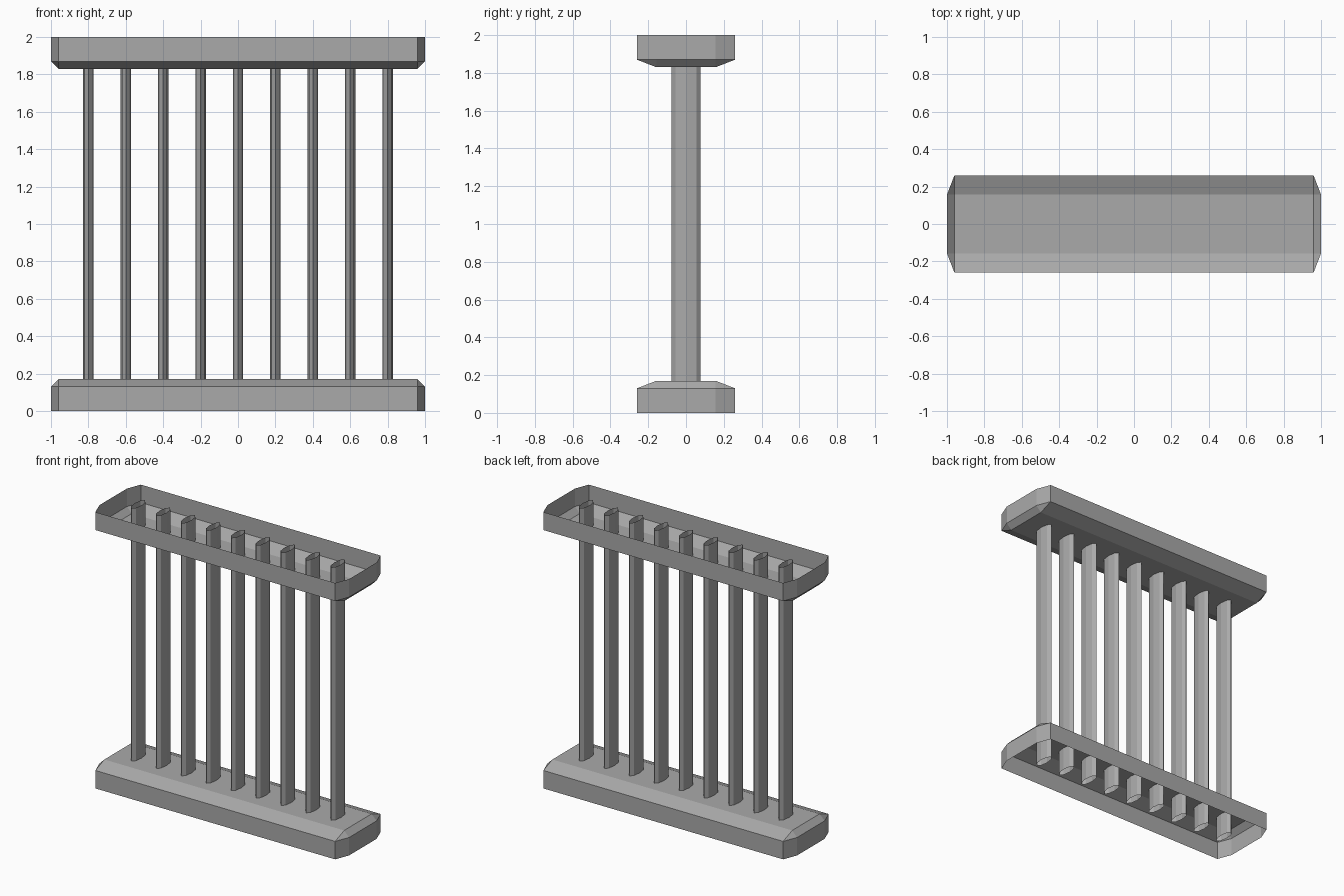
import bpy
import bmesh
import math

cube = bpy.data.objects.get("Cube")
if cube:
    bpy.data.objects.remove(cube, do_unlink=True)

grey = bpy.data.materials.new("plain_grey")
grey.use_nodes = True
colour = (0.4, 0.4, 0.4, 1.0)
grey.diffuse_color = colour
grey.node_tree.nodes["Principled BSDF"].inputs["Base Color"].default_value = colour

HALF_X, HALF_Y = 1.0, 0.26      # outer size of the trays
IN_X, IN_Y = 0.96, 0.157        # flat panel of the trays
WALL, PANEL = 0.13, 0.17        # heights above the open rim
HEIGHT = 2.0


def finish(name, bm):
    mesh = bpy.data.meshes.new(name)
    bm.to_mesh(mesh)
    bm.free()
    mesh.materials.append(grey)
    obj = bpy.data.objects.new(name, mesh)
    bpy.context.collection.objects.link(obj)
    return obj


def tray(name, upside_down):
    """Open thin shell: eight-sided wall, sloped shoulder, flat panel."""
    bm = bmesh.new()

    def z_at(z):
        return HEIGHT - z if upside_down else z

    panel, rims = [], ([], [])
    for sx, sy in ((1, 1), (-1, 1), (-1, -1), (1, -1)):
        panel.append(bm.verts.new((sx * IN_X, sy * IN_Y, z_at(PANEL))))
        pair = [(sx * HALF_X, sy * IN_Y), (sx * IN_X, sy * HALF_Y)]
        if sx * sy < 0:
            pair.reverse()
        for rim, z in zip(rims, (0, WALL)):
            rim.extend(bm.verts.new((x, y, z_at(z))) for x, y in pair)
    low, high = rims
    n = len(low)
    # Upright wall
    for i in range(n):
        j = (i + 1) % n
        bm.faces.new((low[i], low[j], high[j], high[i]))
    # Sloped shoulder: a triangle at each corner, a quad along each side
    for c in range(4):
        d = (c + 1) % 4
        bm.faces.new((high[2 * c], high[2 * c + 1], panel[c]))
        bm.faces.new((high[2 * c + 1], high[2 * d], panel[d], panel[c]))
    bm.faces.new(panel)
    if upside_down:
        bmesh.ops.reverse_faces(bm, faces=bm.faces[:])
    return finish(name, bm)


def bar(name, x):
    """Open-ended flattened eight-sided tube."""
    bm = bmesh.new()
    bmesh.ops.create_cone(bm, cap_ends=False, segments=8, radius1=1, radius2=1, depth=HEIGHT)
    for v in bm.verts:
        v.co.x = v.co.x * 0.028 + x
        v.co.y *= 0.077
        v.co.z += HEIGHT / 2
    return finish(name, bm)


tray("bottom_rail", False)
tray("top_rail", True)
for k in range(9):
    bar(f"bar_{k + 1}", (k - 4) * 0.2)
